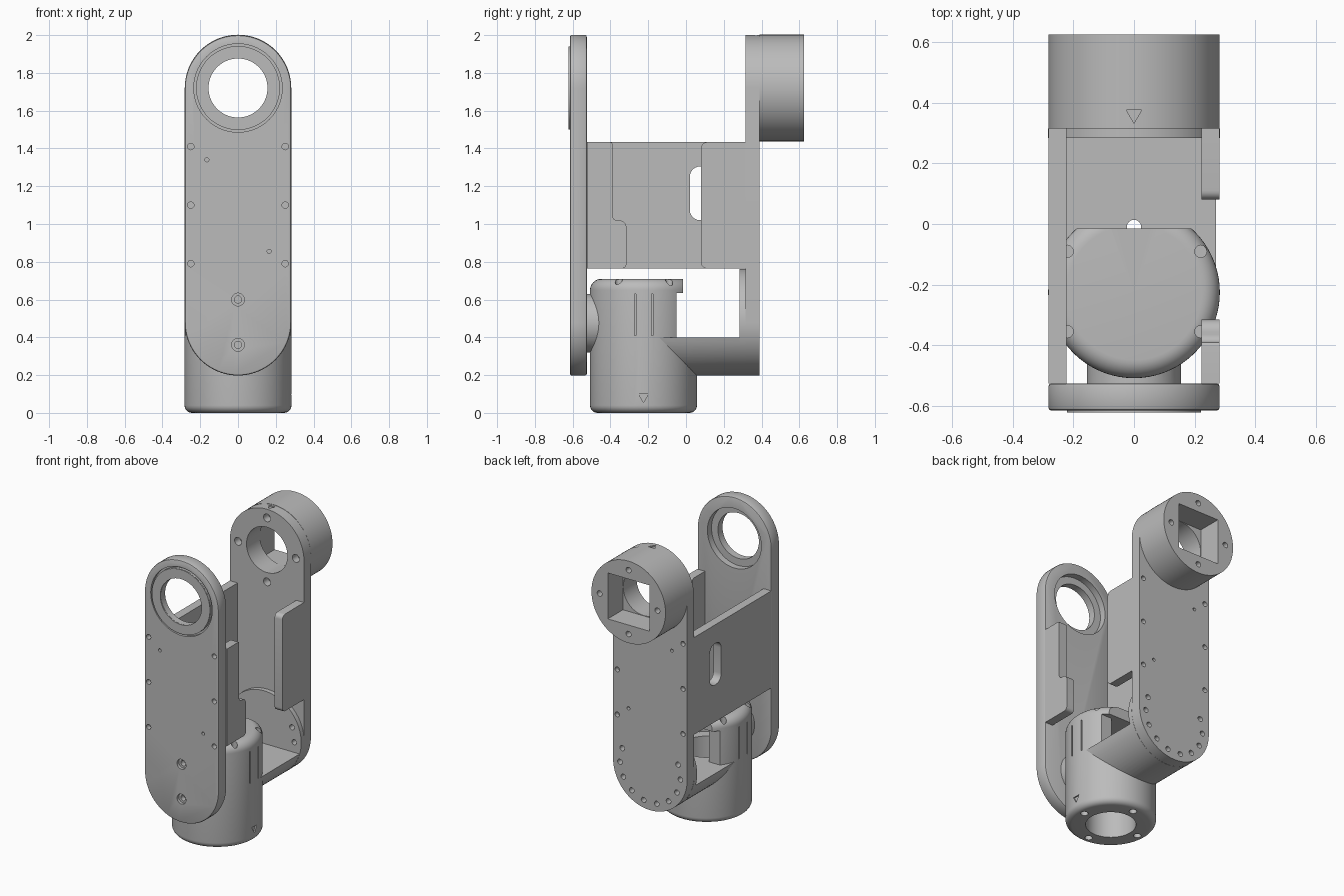
import bpy, bmesh
from math import sin, cos, pi, radians
from mathutils import Matrix, Vector

if "Cube" in bpy.data.objects:
    bpy.data.objects.remove(bpy.data.objects["Cube"], do_unlink=True)

grey = bpy.data.materials.new("machined grey")
grey.use_nodes = True
grey.diffuse_color = (0.5, 0.5, 0.5, 1)
grey.node_tree.nodes["Principled BSDF"].inputs["Base Color"].default_value = grey.diffuse_color

R = 0.283               # shared outer radius
LOW, HIGH = 0.48, 1.72  # heights of the two joint axes
POD_Y = -0.225          # vertical axis of the swivel pod
AXES = {
    "X": lambda a, b, t: (t, a, b),
    "Y": lambda a, b, t: (a, t, b),
    "Z": lambda a, b, t: (a, b, t),
}


def finish(name, bm):
    bmesh.ops.remove_doubles(bm, verts=bm.verts, dist=1e-5)
    bmesh.ops.recalc_face_normals(bm, faces=bm.faces)
    mesh = bpy.data.meshes.new(name)
    bm.to_mesh(mesh)
    bm.free()
    mesh.materials.append(grey)
    ob = bpy.data.objects.new(name, mesh)
    bpy.context.scene.collection.objects.link(ob)
    return ob


def prisms(name, axis, shapes):
    """Extrude each (outline, start, end) along an axis into one mesh."""
    bm = bmesh.new()
    for outline, start, end in shapes:
        verts = [bm.verts.new(AXES[axis](a, b, start)) for a, b in outline]
        face = bm.faces.new(verts)
        new = bmesh.ops.extrude_face_region(bm, geom=[face])["geom"]
        shift = Vector(AXES[axis](0, 0, end - start))
        bmesh.ops.translate(bm, vec=shift, verts=[v for v in new if isinstance(v, bmesh.types.BMVert)])
    return finish(name, bm)


def lathe(name, profile, matrix):
    """Turn a closed (radius, height) profile around the local z axis."""
    bm = bmesh.new()
    verts = [bm.verts.new((r, 0, z)) for r, z in profile]
    edges = [bm.edges.new((v, verts[i - 1])) for i, v in enumerate(verts)]
    bmesh.ops.spin(bm, geom=verts + edges, cent=(0, 0, 0), axis=(0, 0, 1),
                   angle=2 * pi, steps=72, use_merge=True)
    bmesh.ops.transform(bm, matrix=matrix, verts=bm.verts)
    return finish(name, bm)


def circle(a, b, r, n=16):
    return [(a + r * cos(2 * pi * i / n), b + r * sin(2 * pi * i / n)) for i in range(n)]


def box(a0, a1, b0, b1):
    return [(a0, b0), (a1, b0), (a1, b1), (a0, b1)]


def rounded(corners, steps=6):
    """Right-angled outline whose (a, b, radius) corners are rounded."""
    pts = []
    for i, (a, b, r) in enumerate(corners):
        p = Vector((a, b))
        if r == 0:
            pts.append((a, b))
            continue
        d1 = (Vector(corners[i - 1][:2]) - p).normalized()
        d2 = (Vector(corners[(i + 1) % len(corners)][:2]) - p).normalized()
        for k in range(steps + 1):
            t = pi / 2 * k / steps
            q = p + r * (d1 + d2) - r * (d2 * cos(t) + d1 * sin(t))
            pts.append((q.x, q.y))
    return pts


def bake(ob):
    graph = bpy.context.evaluated_depsgraph_get()
    mesh = bpy.data.meshes.new_from_object(ob.evaluated_get(graph))
    ob.modifiers.clear()
    ob.data = mesh


def cut(ob, cutter):
    mod = ob.modifiers.new("cut", "BOOLEAN")
    mod.operation, mod.solver, mod.object = "DIFFERENCE", "EXACT", cutter
    bake(ob)
    bpy.data.objects.remove(cutter, do_unlink=True)


def drill(ob, axis, shapes):
    cut(ob, prisms("cutter", axis, shapes))


# Slightly straight-sided capsule outline of both side plates
S = R - 0.001
capsule = rounded([(-S, LOW - S, S), (S, LOW - S, S), (S, 2, S), (-S, 2, S)], 20)
edge_holes = [(s * 0.25, z) for s in (-1, 1) for z in (0.79, 1.1, 1.41)]

# Front plate with softened rim, bearing seat and screw holes
front_plate = prisms("front_plate", "Y", [(capsule, -0.615, -0.525)])
bevel = front_plate.modifiers.new("rim", "BEVEL")
bevel.width, bevel.segments, bevel.angle_limit = 0.01, 2, radians(60)
bake(front_plate)
drill(front_plate, "Y", [(circle(0, HIGH, 0.156, 64), -0.7, -0.4)])
drill(front_plate, "Y", [(circle(0, HIGH, 0.205, 64), -0.57, -0.4)])
shapes = [(circle(x, z, 0.017), -0.7, -0.58) for x, z in edge_holes]
shapes += [(circle(x, z, 0.011), -0.7, -0.58) for x, z in ((-0.165, 1.34), (0.165, 0.855))]
shapes += [(circle(0, z, 0.034, 24), -0.7, -0.595) for z in (0.36, 0.6)]
drill(front_plate, "Y", shapes)
drill(front_plate, "Y", [(circle(0, z, 0.019), -0.7, -0.56) for z in (0.36, 0.6)])
to_front = Matrix.Translation((0, 0, HIGH)) @ Matrix.Rotation(pi / 2, 4, "X")
cut(front_plate, lathe("cutter", box(0.222, 0.234, 0.595, 0.7), to_front))
bearing_ring = lathe("bearing_ring", box(0.157, 0.221, 0.6, 0.621), to_front)

# Back plate with bolt circle around the lower axis
bolt_angles = [radians(22.5 - 25 * i) for i in range(10)]
bolts = [(0.23 * cos(a), LOW + 0.23 * sin(a)) for a in bolt_angles]
face_bolts = [(0.22 * cos(k * pi / 2), HIGH + 0.22 * sin(k * pi / 2)) for k in range(4)]
back_plate = prisms("back_plate", "Y", [(capsule, 0.315, 0.39)])
shapes = [(circle(x, z, 0.018), 0.2, 0.5) for x, z in bolts]
shapes += [(circle(x, z, 0.017), 0.36, 0.5) for x, z in edge_holes]
shapes += [(circle(x, z, 0.011), 0.36, 0.5) for x, z in ((-0.165, 1.34), (0.165, 0.855))]
shapes += [(circle(x, z, 0.027), 0.2, 0.37) for x, z in face_bolts]
shapes += [(circle(0, HIGH, 0.156, 64), 0.2, 0.5)]
drill(back_plate, "Y", shapes)
drill(back_plate, "Z", [([(-0.025, 0.375), (0.025, 0.375), (0, 0.332)], 1.99, 2.1)])

# Reinforcing disc inside the back plate
inner_disc = prisms("inner_disc", "Y", [(circle(0, LOW, R, 64), 0.283, 0.315)])
drill(inner_disc, "Y", [(circle(x, z, 0.018), 0.2, 0.5) for x, z in bolts])

# Upper motor housing: round bore opening into a square socket
housing = prisms("motor_housing", "Y", [(circle(0, HIGH, S, 80), 0.39, 0.625)])
drill(housing, "Y", [(circle(0, HIGH, 0.156, 64), 0.3, 0.7)])
drill(housing, "Y", [(box(-0.158, 0.158, HIGH - 0.158, HIGH + 0.158), 0.46, 0.7)])
drill(housing, "Y", [(circle(x, z, 0.019), 0.57, 0.7) for x, z in face_bolts])

# Full side panel with a rounded slot
Z0, Z1 = 0.765, 1.433
side_panel = prisms("side_panel", "X", [(box(-0.525, 0.315, Z0, Z1), -S, -0.223)])
slot = rounded([(0.02, 1.02, 0.055), (0.145, 1.02, 0.055), (0.145, 1.305, 0.055), (0.02, 1.305, 0.055)])
drill(side_panel, "X", [(slot, -0.4, 0)])

# Partial tabs on the open side
front_tab = prisms("front_tab", "X", [(rounded([
    (-0.525, Z0, 0), (-0.315, Z0, 0.025), (-0.315, 1.02, 0.04),
    (-0.39, 1.02, 0.025), (-0.39, Z1, 0.01), (-0.525, Z1, 0)]), 0.223, S)])
back_tab = prisms("back_tab", "X", [(rounded([
    (0.08, Z0, 0.03), (0.315, Z0, 0), (0.315, Z1, 0), (0.08, Z1, 0.03)]), 0.223, S)])

# Swivel pod: bored base, hollow shell and rounded cap in one turned profile
bottom = [(R - 0.04 + 0.04 * sin(t), 0.04 - 0.04 * cos(t)) for t in [i * pi / 12 for i in range(7)]]
top = [(R - 0.06 + 0.06 * cos(t), 0.65 + 0.06 * sin(t)) for t in [i * pi / 16 for i in range(9)]]
profile = [(0.157, 0)] + bottom + top + [(0, 0.71), (0, 0.635), (0.225, 0.635), (0.225, 0.4), (0.157, 0.4)]
pod = lathe("swivel_pod", profile, Matrix.Translation((0, POD_Y, 0)))
drill(pod, "X", [([(-0.05, 0.4), (0.4, 0.4), (0.4, 0.8), (-0.015, 0.8), (-0.015, 0.635), (-0.05, 0.635)], -0.5, 0.5)])
shapes = [(circle(0.215 * cos(k * pi / 2), POD_Y + 0.215 * sin(k * pi / 2), 0.024), -0.1, 0.5) for k in range(4)]
shapes += [(circle(s * 0.22, y, 0.02), 0.655, 0.8) for s in (-1, 1) for y in (-0.09, -0.355)]
drill(pod, "Z", shapes)
grooves = [box(y, y + 0.008, 0.41, 0.63) for y in (-0.272, -0.182)]
shapes = [(g, s * 0.262, s * 0.4) for g in grooves for s in (-1, 1)]
shapes += [([(POD_Y - 0.026, 0.1), (POD_Y + 0.026, 0.1), (POD_Y, 0.055)], 0.274, 0.4)]
drill(pod, "X", shapes)

# Round-bottomed arm joining the pod to the back plate
arcs = [pi + 0.287 + (pi - 0.574) * i / 30 for i in range(31)]
arm = prisms("lower_arm", "Y", [([(S * cos(a), LOW + S * sin(a)) for a in arcs], POD_Y, 0.315)])
drill(arm, "Z", [(circle(0, POD_Y, R - 0.003, 72), -1, 1)])

# Pivot boss between the front plate and the pod
pivot_boss = prisms("pivot_boss", "Y", [(circle(0, 0.475, 0.155, 48), -0.53, -0.455)])
drill(pivot_boss, "Z", [(circle(0, POD_Y, R - 0.003, 72), -1, 1)])

# Smooth curved faces and keep machined edges crisp
for ob in bpy.context.scene.objects:
    ob.select_set(ob.type == "MESH")
bpy.context.view_layer.objects.active = pod
bpy.ops.object.shade_smooth_by_angle(angle=radians(30))
